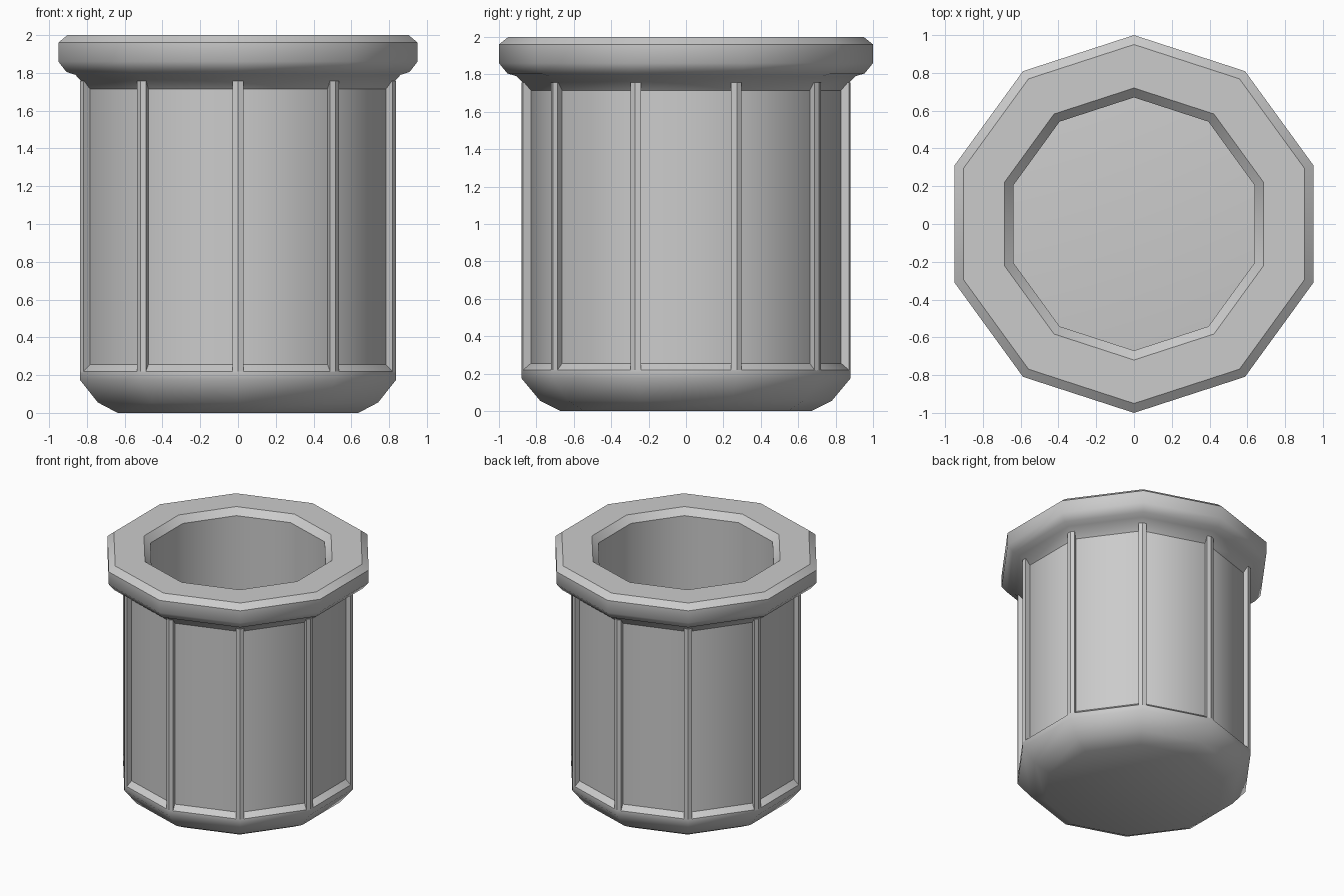
import bpy, bmesh
from math import pi, cos, sin, radians
from mathutils import Vector

if "Cube" in bpy.data.objects:
    bpy.data.objects.remove(bpy.data.objects["Cube"])

SIDES = 10


def corner(k, r, z=0.0):
    a = pi / 2 + 2 * pi * k / SIDES
    return Vector((r * cos(a), r * sin(a), z))


def finish(name, bm):
    bmesh.ops.recalc_face_normals(bm, faces=bm.faces)
    me = bpy.data.meshes.new(name)
    bm.to_mesh(me)
    bm.free()
    ob = bpy.data.objects.new(name, me)
    bpy.context.collection.objects.link(ob)
    return ob


# Ten-sided shell: closed profile of (corner radius, height), under base to inner floor
profile = [(0, 0), (0.67, 0), (0.78, 0.055), (0.88, 0.175), (0.88, 0.22),
           (0.835, 0.255), (0.835, 1.715),
           (0.905, 1.79), (0.955, 1.805), (1.0, 1.86), (1.0, 1.96), (0.95, 2.0),
           (0.72, 2.0), (0.67, 1.95), (0.67, 0.16), (0, 0.21)]
bm = bmesh.new()
rings = []
for r, z in profile:
    if r == 0:
        rings.append([bm.verts.new((0, 0, z))] * SIDES)
    else:
        rings.append([bm.verts.new(corner(k, r, z)) for k in range(SIDES)])
for i, (a, b) in enumerate(zip(rings, rings[1:])):
    for k in range(SIDES):
        n = (k + 1) % SIDES
        loop = list(dict.fromkeys([a[k], a[n], b[n], b[k]]))
        f = bm.faces.new(loop)
        f.smooth = i != 5          # side panels stay flat
shell = finish("pot_shell", bm)
shell.data.set_sharp_from_angle(angle=radians(40))

# Raised ribs wrapping each vertical corner
bm = bmesh.new()
for k in range(SIDES):
    tip, inner = corner(k, 0.88), corner(k, 0.80)
    section = [inner]
    for s in (-1, 1):
        along = (corner(k + s, 0.88) - tip).normalized() * 0.031
        face_in = -corner(k + s * 0.5, 1).normalized() * 0.06
        pair = [tip + along + face_in, tip + along]
        section += pair + [tip] if s < 0 else pair[::-1]
    low = [bm.verts.new((p.x, p.y, 0.215)) for p in section]
    high = [bm.verts.new((p.x, p.y, 1.757)) for p in section]
    bm.faces.new(low)
    bm.faces.new(high)
    for i in range(len(section)):
        j = (i + 1) % len(section)
        bm.faces.new((low[i], low[j], high[j], high[i]))
finish("corner_ribs", bm)
